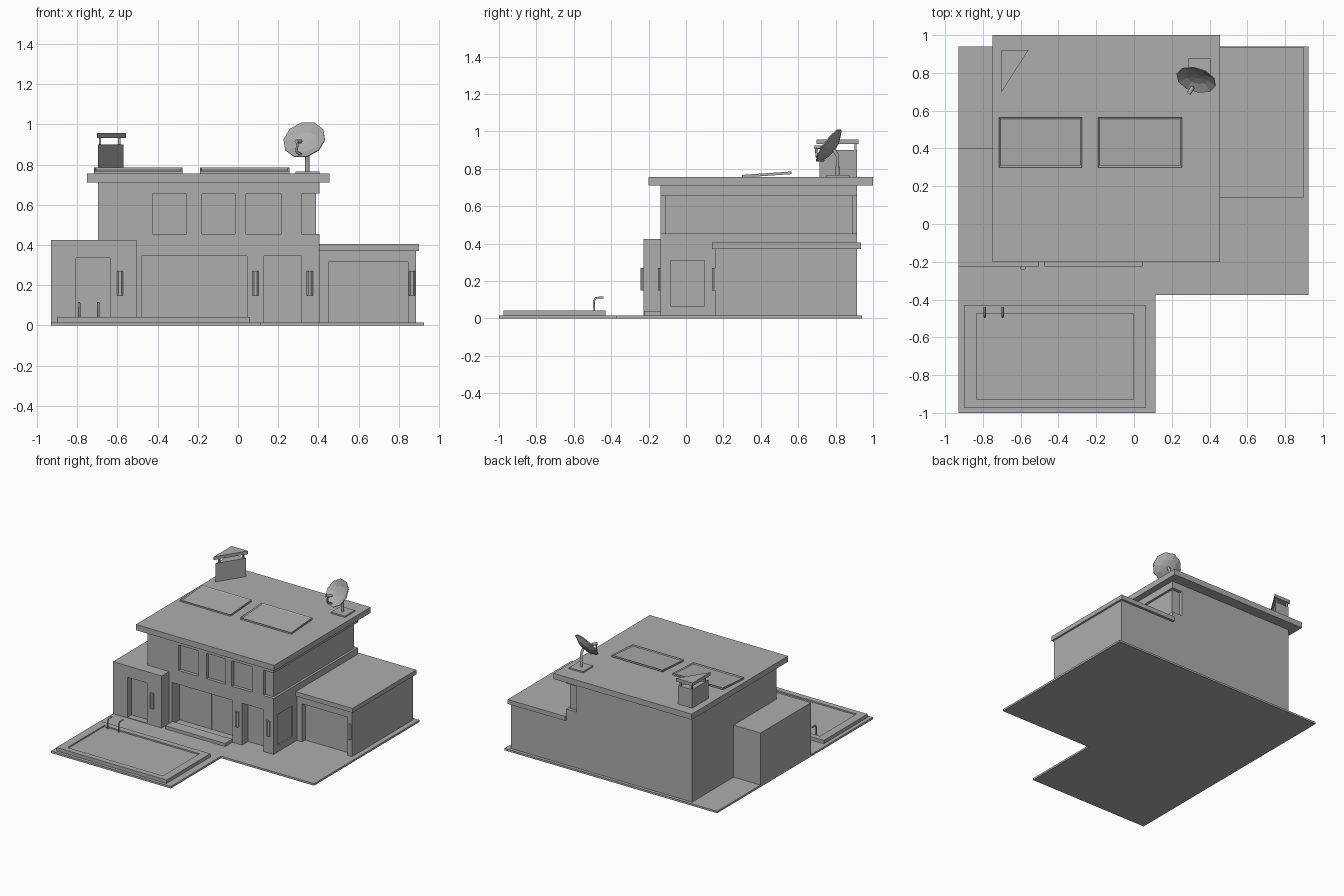
import bpy, bmesh, math
from mathutils import Vector

if "Cube" in bpy.data.objects:
    bpy.data.objects.remove(bpy.data.objects["Cube"])

grey = bpy.data.materials.new("plain_grey")
grey.use_nodes = True
COLOUR = (0.42, 0.42, 0.42, 1)
grey.diffuse_color = COLOUR
grey.node_tree.nodes["Principled BSDF"].inputs["Base Color"].default_value = COLOUR


def finish(name, bm):
    bmesh.ops.recalc_face_normals(bm, faces=bm.faces)
    mesh = bpy.data.meshes.new(name)
    bm.to_mesh(mesh)
    bm.free()
    mesh.materials.append(grey)
    ob = bpy.data.objects.new(name, mesh)
    bpy.context.collection.objects.link(ob)
    return ob


def prism(name, points, z0, z1):
    bm = bmesh.new()
    base = bm.faces.new([bm.verts.new((x, y, z0)) for x, y in points])
    top = bmesh.ops.extrude_face_region(bm, geom=[base])["geom"]
    bmesh.ops.translate(bm, verts=[v for v in top if isinstance(v, bmesh.types.BMVert)],
                        vec=(0, 0, z1 - z0))
    return finish(name, bm)


def box(name, x0, x1, y0, y1, z0, z1):
    return prism(name, [(x0, y0), (x1, y0), (x1, y1), (x0, y1)], z0, z1)


def cut(ob, *bounds):
    cutter = box("cutter", *bounds)
    cutter.hide_render = True
    mod = ob.modifiers.new("opening", "BOOLEAN")
    mod.operation, mod.solver, mod.object = "DIFFERENCE", "EXACT", cutter
    bpy.context.view_layer.objects.active = ob
    bpy.ops.object.modifier_apply(modifier=mod.name)
    bpy.data.objects.remove(cutter)


def rod(name, points, radius):
    curve = bpy.data.curves.new(name, "CURVE")
    curve.dimensions = "3D"
    curve.bevel_depth, curve.bevel_resolution = radius, 1
    curve.use_fill_caps = True
    spline = curve.splines.new("POLY")
    spline.points.add(len(points) - 1)
    for p, co in zip(spline.points, points):
        p.co = (*co, 1)
    curve.materials.append(grey)
    ob = bpy.data.objects.new(name, curve)
    bpy.context.collection.objects.link(ob)
    return ob


# Ground slab
prism("ground_slab", [(-0.93, -1), (0.115, -1), (0.115, -0.375), (0.925, -0.375),
                      (0.925, 0.94), (-0.93, 0.94)], 0, 0.015)

# Main house with door and window recesses
front, back, ledge, lintel = -0.135, 0.915, 0.455, 0.655
house = box("main_house", -0.695, 0.405, front, back, 0.01, 0.71)
cut(house, -0.48, 0.045, -1, -0.04, 0.015, 0.345)
cut(house, 0.13, 0.315, -1, -0.06, 0.015, 0.345)
for x0, x1 in [(-0.425, -0.255), (-0.18, -0.015), (0.04, 0.215)]:
    cut(house, x0, x1, -1, front + 0.025, ledge, lintel)
# Corner window strip wraps the left side
cut(house, 0.315, 1, -1, front + 0.025, ledge, lintel)
cut(house, 0.387, 1, -1, 2, ledge, lintel)
cut(house, 0.315, 1, back - 0.025, 2, ledge, lintel)
cut(house, 0.395, 1, -0.08, 0.1, 0.065, 0.31)
box("main_roof", -0.75, 0.455, -0.2, 1, 0.71, 0.755)

# Patio doors and step
box("patio_door_divider", -0.207, -0.2, -0.046, -0.03, 0.015, 0.345)
box("patio_step", -0.475, 0.045, -0.225, front, 0.01, 0.04)

# Side wing
wing = box("side_wing", -0.93, -0.505, -0.228, 0.4, 0.01, 0.425)
cut(wing, -0.805, -0.635, -1, -0.178, 0.02, 0.335)

# Garage
garage = box("garage", 0.405, 0.885, 0.155, back, 0.01, 0.37)
cut(garage, 0.45, 0.845, -1, 0.195, 0.015, 0.315)
box("garage_roof", 0.4, 0.9, 0.14, 0.935, 0.37, 0.405)

# Wall lamps
for x, y in [(-0.587, -0.228), (0.087, front), (0.357, front), (0.865, 0.155)]:
    ring = [(x + 0.017 * math.cos(a * math.pi / 4 + math.pi / 8),
             y + 0.017 * math.sin(a * math.pi / 4 + math.pi / 8)) for a in range(8)]
    prism("wall_lamp", ring, 0.15, 0.27)

# Pool and hand rails
pool = box("pool_border", -0.9, 0.06, -0.975, -0.43, 0.01, 0.042)
cut(pool, -0.835, -0.003, -0.93, -0.475, 0.032, 1)
for x in (-0.79, -0.695):
    rod("pool_hand_rail", [(x, -0.49, 0.03), (x, -0.492, 0.095), (x, -0.482, 0.11),
                           (x, -0.44, 0.112)], 0.006)

# Tilted solar panels with inset faces
for x0, x1 in [(-0.715, -0.275), (-0.19, 0.255)]:
    panel = box("solar_panel", x0, x1, 0.3, 0.563, 0.753, 0.767)
    bm = bmesh.new()
    bm.from_mesh(panel.data)
    top = max(bm.faces, key=lambda f: f.calc_center_median().z)
    for v in bm.verts:
        if v.co.y > 0.5:
            v.co.z += 0.018
    bmesh.ops.inset_region(bm, faces=[top], thickness=0.012, depth=0)
    bmesh.ops.translate(bm, verts=top.verts, vec=(0, 0, -0.006))
    bm.to_mesh(panel.data)
    bm.free()

# Triangular chimney
corner = [(-0.695, 0.915), (-0.57, 0.915), (-0.695, 0.715)]
prism("chimney_body", corner, 0.75, 0.9)
prism("chimney_cap", [(-0.702, 0.922), (-0.558, 0.922), (-0.702, 0.697)], 0.932, 0.957)
for x, y in [(-0.686, 0.906), (-0.59, 0.906), (-0.686, 0.745)]:
    box("chimney_post", x - 0.006, x + 0.006, y - 0.006, y + 0.006, 0.895, 0.935)

# Satellite dish
box("dish_base", 0.285, 0.405, 0.752, 0.875, 0.752, 0.766)
rod("dish_post", [(0.345, 0.81, 0.76), (0.345, 0.81, 0.87), (0.34, 0.79, 0.9)], 0.011)
facing = Vector((-0.24, -0.76, 0.56)).normalized()
turn = facing.to_track_quat("Z", "Y")
centre = Vector((0.332, 0.772, 0.917))
bm = bmesh.new()
rings = []
for radius, height in [(0.108, 0.014), (0.06, -0.008), (0.02, -0.014),
                       (0.02, -0.02), (0.06, -0.015), (0.108, 0.008)]:
    rings.append([bm.verts.new(centre + turn @ Vector((
        radius * math.cos(a * math.pi / 5), radius * math.sin(a * math.pi / 5), height)))
        for a in range(10)])
for r, ring in enumerate(rings):
    after = rings[(r + 1) % len(rings)]
    if r != 2:
        for i in range(10):
            j = (i + 1) % 10
            bm.faces.new((ring[i], ring[j], after[j], after[i]))
bm.faces.new(rings[2])
bm.faces.new(rings[3])
finish("dish_bowl", bm)
rod("dish_arm", [(0.322, 0.735, 0.842), (0.29, 0.7, 0.865), (0.297, 0.695, 0.91)], 0.007)
rod("dish_receiver", [(0.29, 0.69, 0.915), (0.312, 0.725, 0.915)], 0.011)
